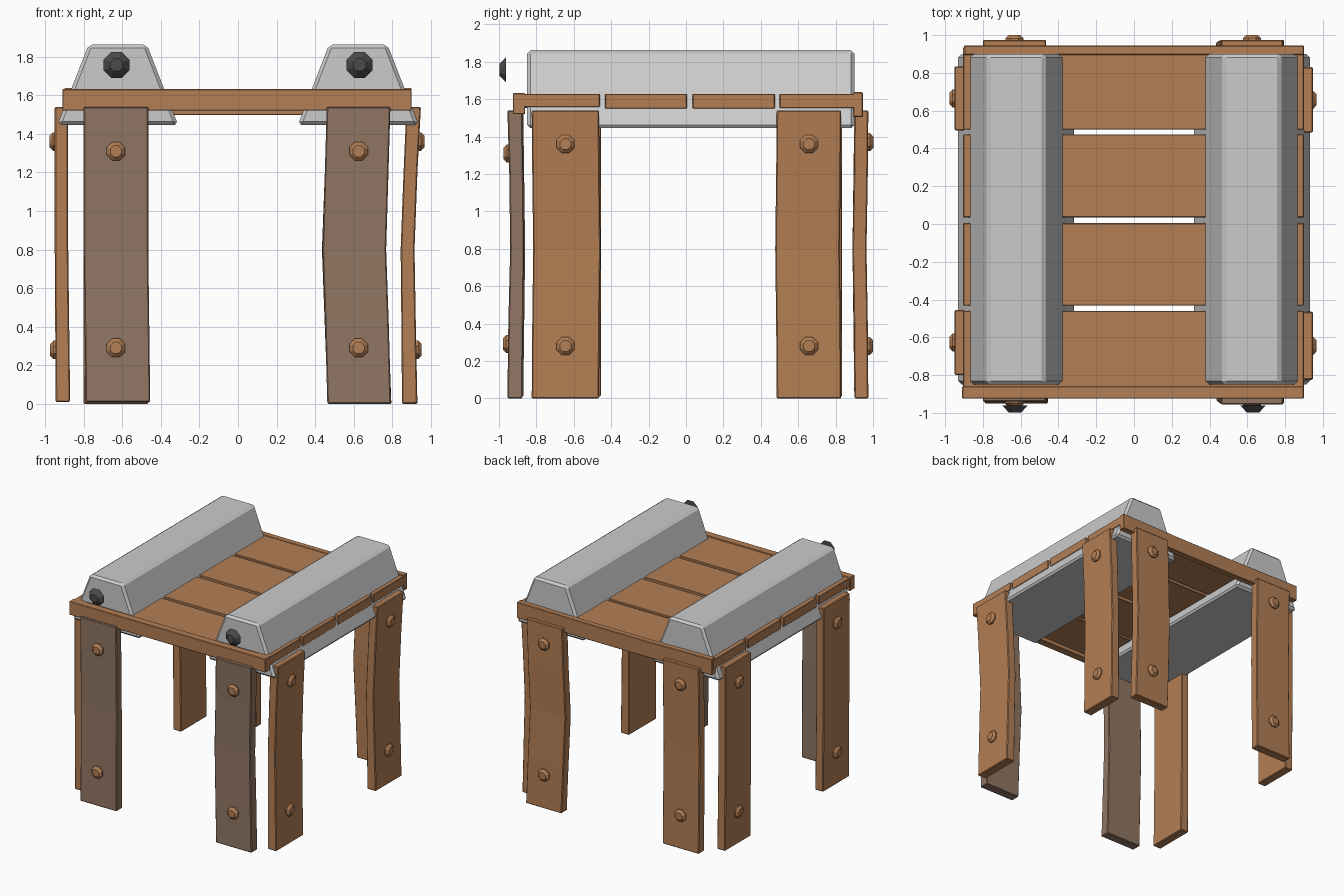
import bpy, bmesh, math
from mathutils import Matrix, Vector

if "Cube" in bpy.data.objects:
    bpy.data.objects.remove(bpy.data.objects["Cube"])


def material(name, rgb):
    m = bpy.data.materials.new(name)
    m.diffuse_color = (*rgb, 1)
    m.use_nodes = True
    m.node_tree.nodes["Principled BSDF"].inputs["Base Color"].default_value = m.diffuse_color
    return m


WOOD = material("brown_wood", (0.45, 0.21, 0.09))
DARK = material("dark_wood", (0.28, 0.18, 0.125))
IRON = material("dark_iron", (0.07, 0.07, 0.07))


def loft(name, rings, mat=None, bevel=0.0):
    """Solid through matching closed rings of points."""
    bm = bmesh.new()
    vr = [[bm.verts.new(p) for p in r] for r in rings]
    n = len(rings[0])
    for a, b in zip(vr, vr[1:]):
        for i in range(n):
            j = (i + 1) % n
            bm.faces.new((a[i], a[j], b[j], b[i]))
    bm.faces.new(vr[0])
    bm.faces.new(vr[-1])
    bmesh.ops.recalc_face_normals(bm, faces=bm.faces[:])
    me = bpy.data.meshes.new(name)
    bm.to_mesh(me)
    bm.free()
    ob = bpy.data.objects.new(name, me)
    bpy.context.collection.objects.link(ob)
    if mat:
        me.materials.append(mat)
    if bevel:
        mod = ob.modifiers.new("bevel", 'BEVEL')
        mod.width, mod.segments = bevel, 1
    return ob


def bolt(name, pos, direction, profile, mat):
    """Octagonal bolt head; profile is (radius, height) pairs."""
    rot = Vector(direction).to_track_quat('Z', 'Y').to_matrix().to_4x4()
    m = Matrix.Translation(pos) @ rot
    rings = [[m @ Vector((r * math.cos(math.pi * (i + .5) / 4),
                          r * math.sin(math.pi * (i + .5) / 4), h))
              for i in range(8)] for r, h in profile]
    loft(name, rings, mat)


HEAD = [(.052, -.03), (.052, .010), (.032, .028)]


def leg(name, side, along, stations, bolt_z, mat=WOOD):
    """Upright plank. side = outward direction, along = (lo, hi) across the plank;
    stations = (z, sideways shift, outer face distance, thickness)."""
    sx, sy = side

    def point(u, d, z):
        return (sx * d, u, z) if sx else (u, sy * d, z)
    lo, hi = along
    rings = [[point(lo + s, d, z), point(hi + s, d, z),
              point(hi + s, d - t, z), point(lo + s, d - t, z)]
             for z, s, d, t in stations]
    loft(name, rings, mat, .006)
    for i, z in enumerate(bolt_z):
        for a, b in zip(stations, stations[1:]):
            if a[0] <= z <= b[0]:
                f = (z - a[0]) / (b[0] - a[0])
                d = a[2] + f * (b[2] - a[2])
        bolt(f"{name}_bolt_{i}", point((lo + hi) / 2, d, z), (sx, sy, 0), HEAD, WOOD)


# Front and back legs
leg("front_leg_left", (0, -1), (-.80, -.465),
    [(.01, .01, .95, .08), (.8, 0, .93, .07), (1.54, 0, .94, .07)], (.29, 1.31), DARK)
leg("front_leg_right", (0, -1), (.46, .79),
    [(0, .003, .955, .08), (.4, -.008, .95, .08), (.8, -.022, .94, .075),
     (1.2, -.01, .945, .075), (1.54, 0, .955, .08)], (.29, 1.31), DARK)
leg("back_leg_left", (0, 1), (-.80, -.465),
    [(0, 0, .975, .075), (.8, 0, .965, .075), (1.54, 0, .975, .075)], (.28, 1.37))
leg("back_leg_right", (0, 1), (.46, .79),
    [(0, .005, .975, .075), (.4, -.01, .972, .075), (.8, -.025, .965, .075),
     (1.2, -.01, .972, .075), (1.54, 0, .975, .075)], (.28, 1.37))

# Side legs, the right ones bowed inwards
straight = [(.01, 0, .945, .075), (.8, 0, .95, .07), (1.54, 0, .95, .07)]
bowed = [(0, 0, .93, .08), (.4, .003, .922, .075), (.8, .008, .915, .072),
         (1.2, .003, .93, .072), (1.54, 0, .948, .075)]
leg("left_side_leg_front", (-1, 0), (-.80, -.455), straight, (.28, 1.36))
leg("left_side_leg_back", (-1, 0), (.495, .835), straight, (.28, 1.36))
leg("right_side_leg_front", (1, 0), (-.825, -.465), bowed, (.28, 1.36))
leg("right_side_leg_back", (1, 0), (.485, .83),
    [(z, -s, d, t) for z, s, d, t in bowed], (.28, 1.36))


def board(name, x0, x1, y0, y1, z0, z1, sag=0.0):
    rings = [[(x, y0, z0 + s), (x, y1, z0 + s), (x, y1, z1 + s), (x, y0, z1 + s)]
             for x, s in ((x0, 0), (-.3, -sag), (.3, -sag), (x1, 0))]
    loft(name, rings, WOOD, .004)


# Table boards
for i, (y0, y1, z0) in enumerate([(-.90, -.46, 1.557), (-.432, .005, 1.55),
                                  (.035, .475, 1.55), (.50, .935, 1.552)]):
    board(f"top_board_{i}", -.905, .90, y0, y1, z0, 1.628, .004)
board("front_rail", -.91, .90, -.925, -.86, 1.52, 1.632)
board("back_rail", -.90, .90, .895, .945, 1.505, 1.637, .008)

# Metal beams with bolt heads at the front
for name, s in (("left", -1), ("right", 1)):
    section = [(.31, 1.445), (.937, 1.445), (.775, 1.862), (.472, 1.862)]
    loft(f"{name}_metal_beam",
         [[(s * x, y, z) for x, z in section] for y in (-.85, .90)], None, .018)
    bolt(f"{name}_beam_bolt", (s * .63, -.962, 1.757), (0, -1, 0),
         [(.072, 0), (.035, .036)], IRON)
